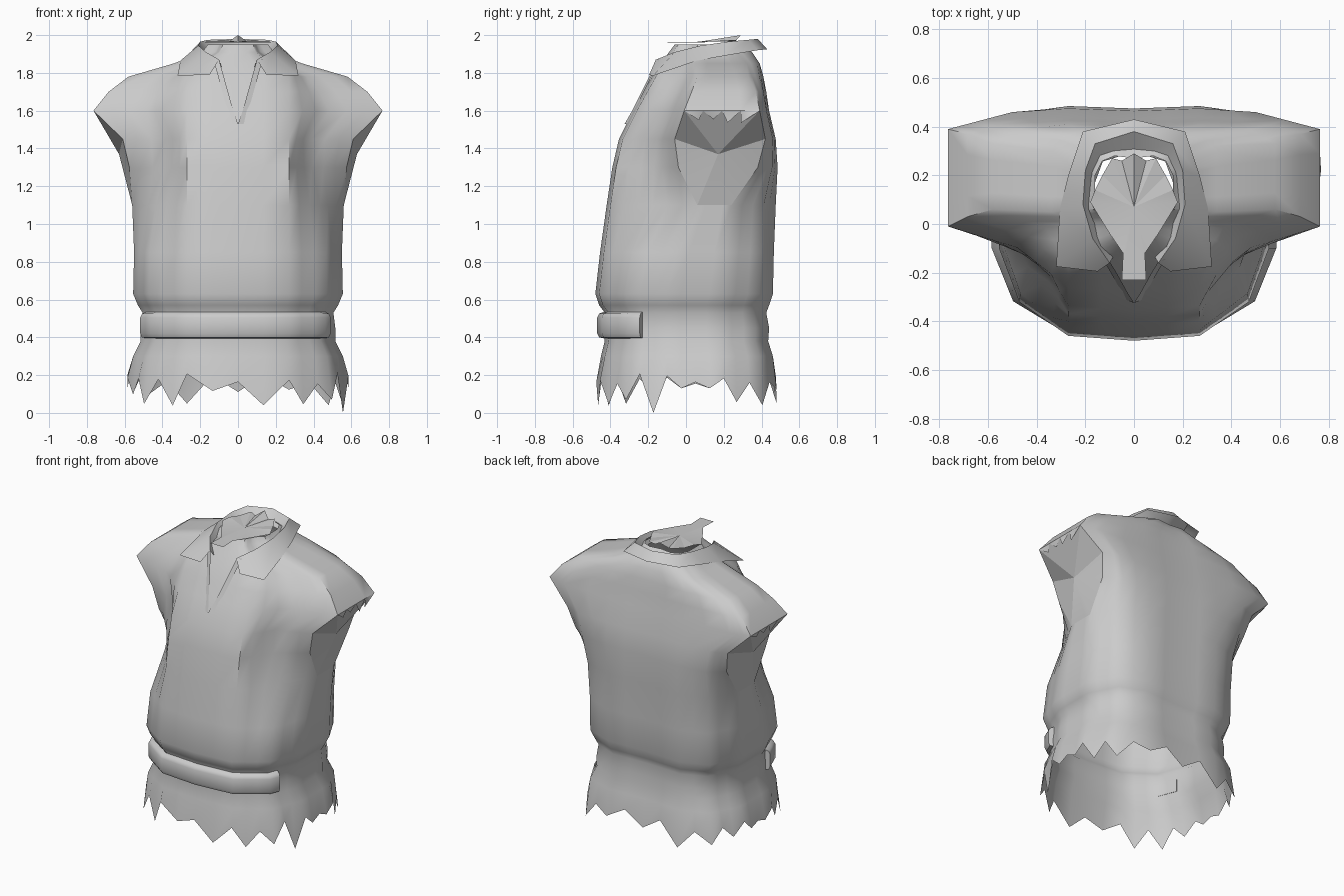
import bpy
import bmesh
import random
from mathutils import Vector

random.seed(4)
if "Cube" in bpy.data.objects:
    bpy.data.objects.remove(bpy.data.objects["Cube"])

cloth = bpy.data.materials.new("grey_cloth")
cloth.use_nodes = True
grey = (0.6, 0.6, 0.6, 1)
cloth.diffuse_color = grey
cloth.node_tree.nodes["Principled BSDF"].inputs["Base Color"].default_value = grey


def make(name, verts, faces, angle=0.9):
    mesh = bpy.data.meshes.new(name)
    mesh.from_pydata([tuple(v) for v in verts], [], faces)
    mesh.materials.append(cloth)
    bm = bmesh.new()
    bm.from_mesh(mesh)
    bmesh.ops.remove_doubles(bm, verts=bm.verts, dist=0.0005)
    bmesh.ops.recalc_face_normals(bm, faces=bm.faces)
    bm.to_mesh(mesh)
    bm.free()
    obj = bpy.data.objects.new(name, mesh)
    bpy.context.collection.objects.link(obj)
    bpy.ops.object.select_all(action="DESELECT")
    obj.select_set(True)
    bpy.context.view_layer.objects.active = obj
    bpy.ops.object.shade_smooth_by_angle(angle=angle)
    return obj


def flip(points):
    return [Vector((-p.x, p.y, p.z)) for p in points]


# Cross-section: front centre round the left side to the back, then mirrored
STEPS = (2, 3, 3, 4, 3, 2, 2)
SIDE = range(sum(STEPS[:3]), sum(STEPS[:4]))


def ring(z, width, front, side_front, side_back, back):
    # the front corners draw in from the belly up to the armpits
    chest = min(1, max(0, (z - 0.95) / 0.45))
    mix = 0.42 + 0.26 * chest
    corner = [
        (0, front),
        (min(0.27, width * 0.5), front + 0.02),
        (width * (0.85 - 0.22 * chest), front + mix * (side_front - front)),
        (width, side_front),
        (width, side_back),
        (width * 0.82, back - 0.27 * (back - side_back)),
        (min(0.27, width * 0.5), back),
        (0, back - 0.01),
    ]
    half = []
    for (a, b), (c, d), n in zip(corner, corner[1:], STEPS):
        half += [Vector((a + (c - a) * i / n, b + (d - b) * i / n, z)) for i in range(n)]
    half.append(Vector((0, back - 0.01, z)))
    return half + flip(half[-2:0:-1])


# Body levels: height, half width, front, side front, side back, back
levels = [
    (0.19, 0.585, -0.475, -0.1, 0.2, 0.48),
    (0.3, 0.555, -0.45, -0.1, 0.2, 0.46),
    (0.38, 0.515, -0.43, -0.1, 0.18, 0.435),
    (0.45, 0.515, -0.44, -0.1, 0.18, 0.44),
    (0.53, 0.505, -0.43, -0.1, 0.18, 0.425),
    (0.57, 0.53, -0.46, -0.1, 0.18, 0.44),
    (0.63, 0.555, -0.48, -0.1, 0.2, 0.46),
    (0.85, 0.55, -0.455, -0.05, 0.22, 0.465),
    (1.1, 0.56, -0.42, 0.06, 0.24, 0.475),
    (1.3, 0.575, -0.39, -0.04, 0.38, 0.485),
    (1.45, 0.61, -0.355, -0.06, 0.42, 0.475),
    (1.6, 0.765, -0.28, -0.01, 0.39, 0.44),
    (1.7, 0.685, -0.225, 0.03, 0.37, 0.425),
    (1.78, 0.58, -0.18, 0.06, 0.33, 0.41),
    (1.85, 0.34, -0.13, 0.05, 0.3, 0.39),
    (1.91, 0.19, -0.09, 0.06, 0.24, 0.35),
    (1.95, 0.16, -0.06, 0.06, 0.2, 0.28),
]
rings = [ring(*level) for level in levels]
count = len(rings[0])

# Torn hem: alternate points hang down as teeth
for i, p in enumerate(rings[0]):
    if i % 2:
        p.z = 0.13 if abs(p.x) > 0.58 else random.uniform(0.03, 0.13)
    else:
        p.z += random.uniform(-0.04, 0.02)
rings[0][7].z = 0

verts = [p for r in rings for p in r]
faces = []
arm_low, arm_high = 8, 11
for row in range(len(rings) - 1):
    for i in range(count):
        mirrored = count - 1 - i
        if arm_low <= row < arm_high and (i in SIDE or mirrored in SIDE):
            continue
        j = (i + 1) % count
        a, b = row * count, (row + 1) * count
        faces.append((a + i, a + j, b + j, b + i))
make("torso", verts, faces, 0.8)

# Armhole caps and the torn sleeve edges round them
first, last = SIDE[0], SIDE[-1] + 1
rim = [rings[arm_low][i] for i in range(first, last + 1)]
rim += [rings[r][last] for r in range(arm_low + 1, arm_high)]
rim += [rings[arm_high][i] for i in range(last, first - 1, -1)]
rim += [rings[r][first] for r in range(arm_high - 1, arm_low, -1)]
hub = Vector((0.63, 0.17, 1.37))
for side in ("left", "right"):
    n = len(rim)
    points = rim + [hub]
    tris = [(i, (i + 1) % n, n) for i in range(n)]
    rags = []
    for i in range(last - first + 2, n - 1):
        a, b = points[i], points[(i + 1) % n]
        middle = (a + b) / 2
        tip = middle + (hub - middle) * random.uniform(0.1, 0.3)
        tip.x = middle.x + random.uniform(-0.03, 0.01)
        rags += [a, b, tip]
    if side == "right":
        points, rags = flip(points), flip(rags)
    make(side + "_armhole_cap", points, tris, 0.2)
    make(side + "_sleeve_rags", rags,
         [(i, i + 1, i + 2) for i in range(0, len(rags), 3)], 0.2)

# Neck cap: jagged fan with a spike at the front
half = [Vector(p) for p in (
    (0.05, -0.23, 1.96), (0.045, -0.12, 1.96), (0.1, -0.04, 1.96), (0.18, 0.09, 1.96),
    (0.16, 0.14, 1.97), (0.13, 0.2, 1.965), (0.09, 0.27, 1.975), (0.05, 0.26, 1.965))]
outline = half + [Vector((0, 0.29, 2.0))] + flip(half[::-1])
n = len(outline)
make("neck_cap", outline + [Vector((0, 0.07, 1.965))],
     [(i, (i + 1) % n, n) for i in range(n)], 0.2)

# Folded collar, deep points in front and a narrow fall at the back
fold = [Vector(p) for p in (
    (0.1, -0.16, 1.87), (0.17, -0.06, 1.91), (0.21, 0.08, 1.945),
    (0.2, 0.22, 1.965), (0.16, 0.33, 1.975), (0, 0.38, 1.98))]
fall = [Vector(p) for p in (
    (0.15, -0.195, 1.79), (0.32, -0.175, 1.785), (0.305, 0.06, 1.865),
    (0.27, 0.2, 1.89), (0.21, 0.38, 1.92), (0, 0.43, 1.925))]
stand = [Vector((p.x * 0.8, p.y * 0.78, p.z - 0.06)) for p in fold]
rows = [r + flip(r[-2::-1]) for r in (fall, fold, stand)]
n = len(rows[0])
make("collar", [p for r in rows for p in r],
     [(k * n + i, k * n + i + 1, (k + 1) * n + i + 1, (k + 1) * n + i)
      for k in range(2) for i in range(n - 1)])

# Neck opening: narrow folds hugging the chest, meeting at a point
placket = []
for x, y, z in ((0.1, -0.155, 1.87), (0.075, -0.195, 1.78), (0.05, -0.24, 1.69),
                (0.025, -0.285, 1.6), (0, -0.325, 1.53)):
    placket += [Vector((x, y, z)), Vector((x + 0.03, y + 0.012, z))]
for side, pts in (("left", placket), ("right", flip(placket))):
    make(side + "_neck_edge", pts,
         [(i, i + 1, i + 3, i + 2) for i in range(0, len(pts) - 2, 2)])

# Belt strap wrapped over the front, one end lying on the hip
waist = rings[3]
path = [p for p in waist[count // 2:] + waist[:count // 2]
        if p.y < (-0.2 if p.x > 0 else -0.15)]
sections = []
for p in path:
    out = Vector((p.x, p.y, 0)).normalized()
    for depth, z in ((-0.004, 0.395), (0.02, 0.4), (0.03, 0.42),
                     (0.03, 0.505), (0.02, 0.525), (-0.004, 0.535)):
        sections.append(Vector((p.x, p.y, z)) + out * depth)
m = len(sections) // len(path)
faces = [(s * m + k, (s + 1) * m + k, (s + 1) * m + k + 1, s * m + k + 1)
         for s in range(len(path) - 1) for k in range(m - 1)]
faces += [tuple(range(m)), tuple(range(len(sections) - m, len(sections)))]
make("belt", sections, faces)
